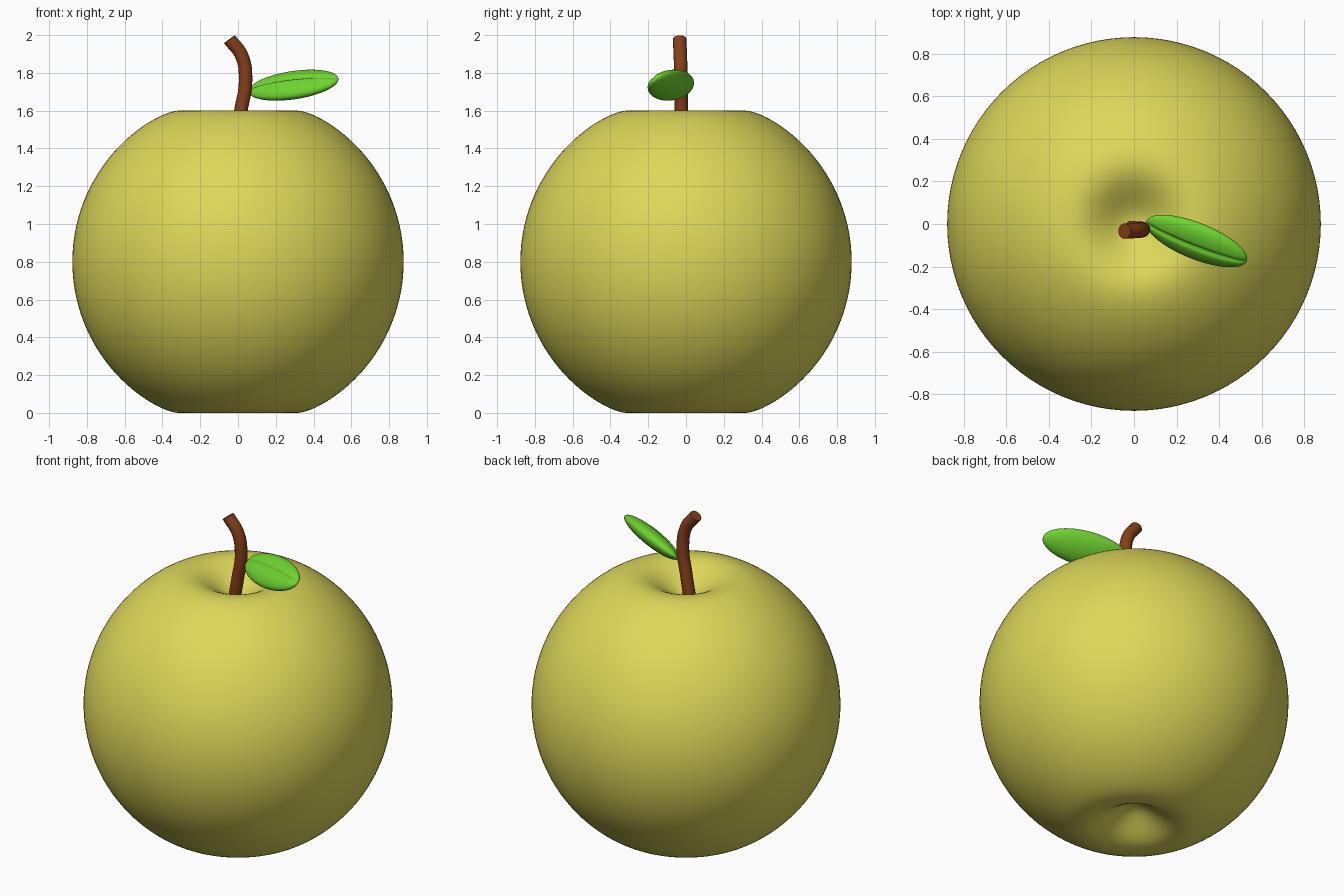
import bpy, bmesh, math
from mathutils import Matrix, Vector

if "Cube" in bpy.data.objects:
    bpy.data.objects.remove(bpy.data.objects["Cube"])


def finish(obj, name, color, angle=180):
    obj.name = name
    mat = bpy.data.materials.new(name + "_color")
    mat.diffuse_color = (*color, 1)
    mat.use_nodes = True
    mat.node_tree.nodes["Principled BSDF"].inputs["Base Color"].default_value = mat.diffuse_color
    obj.data.materials.append(mat)
    bpy.ops.object.select_all(action='DESELECT')
    obj.select_set(True)
    bpy.context.view_layer.objects.active = obj
    bpy.ops.object.shade_smooth_by_angle(angle=math.radians(angle))


def ball(segments, rings, radius=1):
    bpy.ops.mesh.primitive_uv_sphere_add(segments=segments, ring_count=rings, radius=radius)
    return bpy.context.object


# Fruit body: sphere with a soft round dimple pressed into both poles
body = ball(96, 96, 0.877)
for v in body.data.vertices:
    r2 = v.co.x ** 2 + v.co.y ** 2
    dent = 0.2 * math.exp(-r2 / (2 * 0.143 ** 2))
    if abs(v.co.z) > 0.3:
        v.co.z -= math.copysign(dent, v.co.z)
    v.co.z += 0.8
finish(body, "fruit_body", (0.72, 0.68, 0.1))

# Stem: bent round rod rising from the top dimple
curve = bpy.data.curves.new("stem", 'CURVE')
curve.dimensions = '3D'
curve.bevel_depth = 0.036
curve.bevel_resolution = 6
curve.use_fill_caps = True
path = [(-0.012, -0.02, 1.46), (0.015, -0.024, 1.6), (0.04, -0.026, 1.76),
        (0.02, -0.03, 1.89), (-0.045, -0.034, 1.978)]
spline = curve.splines.new('BEZIER')
spline.bezier_points.add(len(path) - 1)
for p, co in zip(spline.bezier_points, path):
    p.co = co
    p.handle_left_type = p.handle_right_type = 'AUTO'
stem = bpy.data.objects.new("stem", curve)
bpy.context.collection.objects.link(stem)
bpy.ops.object.select_all(action='DESELECT')
stem.select_set(True)
bpy.context.view_layer.objects.active = stem
bpy.ops.object.convert(target='MESH')
finish(bpy.context.object, "stem", (0.24, 0.05, 0.01), 40)

# Leaf: flattened ellipsoid with a groove along the upper midline
leaf = ball(64, 48)
leaf.data.transform(Matrix.Rotation(math.pi / 2, 4, 'Y'))
for v in leaf.data.vertices:
    x, y, z = v.co
    if z > 0:
        z *= 1 - 0.3 * math.exp(-(y / 0.09) ** 2)
    v.co = (0.255 * x, 0.104 * y, 0.05 * z)
length = Vector((0.926, -0.36, 0.112)).normalized()
normal = Vector((-0.33, -0.57, 0.76))
across = normal.cross(length).normalized()
normal = length.cross(across)
frame = Matrix((length, across, normal)).transposed().to_4x4()
leaf.data.transform(Matrix.Translation((0.294, -0.08, 1.735)) @ frame)
finish(leaf, "leaf", (0.16, 0.66, 0.03))
